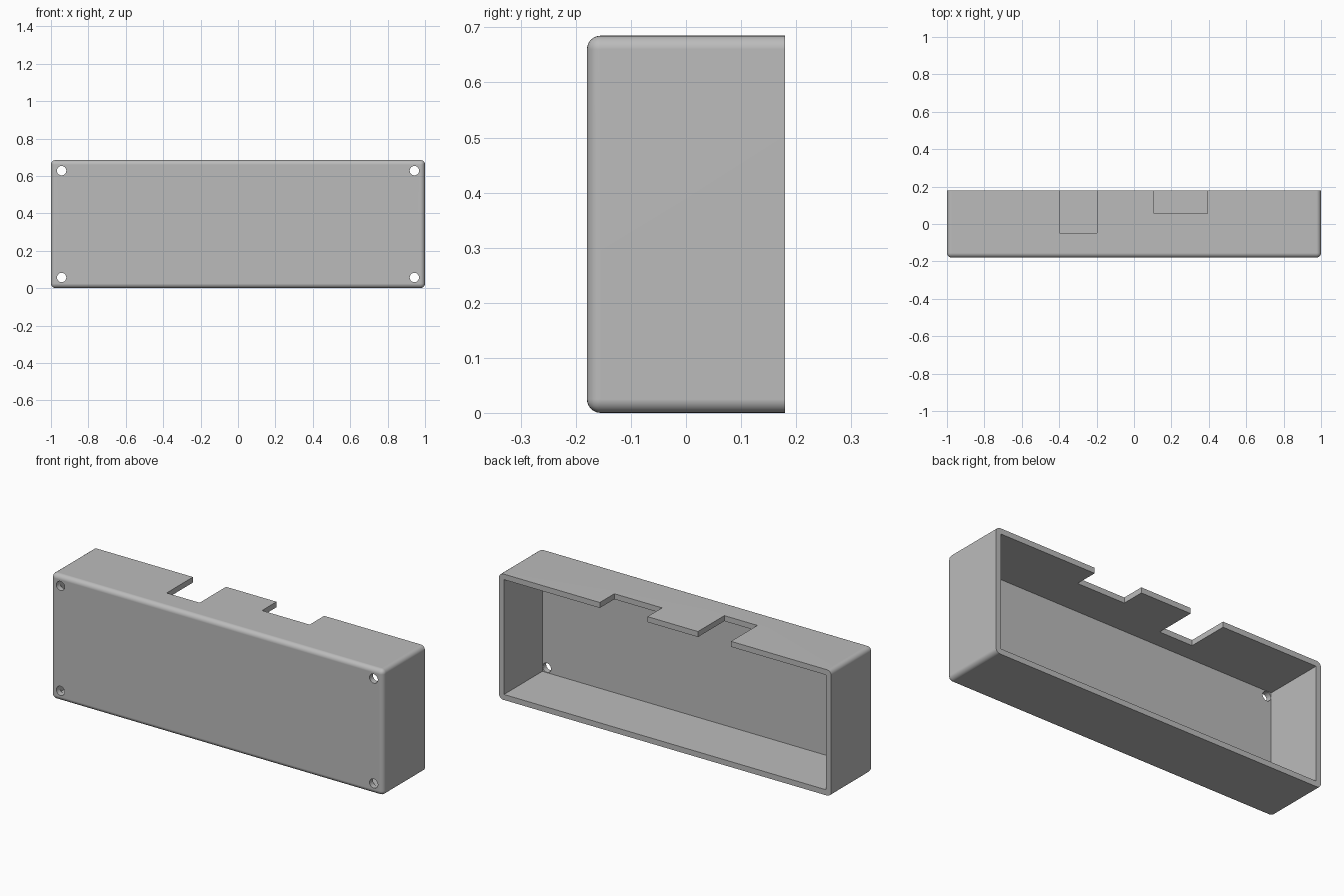
import bpy, bmesh, math
from mathutils import Matrix, Vector

old = bpy.data.objects.get("Cube")
if old:
    bpy.data.objects.remove(old, do_unlink=True)

DEPTH, HEIGHT = 0.36, 0.685
WALL, ROUND = 0.03, 0.025
BACK = DEPTH / 2

grey = bpy.data.materials.new("plain_grey")
grey.use_nodes = True
colour = (0.5, 0.5, 0.5, 1)
grey.diffuse_color = colour
grey.node_tree.nodes["Principled BSDF"].inputs["Base Color"].default_value = colour


def add_object(name, bm):
    mesh = bpy.data.meshes.new(name)
    bm.to_mesh(mesh)
    bm.free()
    obj = bpy.data.objects.new(name, mesh)
    bpy.context.collection.objects.link(obj)
    return obj


def box(low, high):
    low, high = Vector(low), Vector(high)
    bm = bmesh.new()
    bmesh.ops.create_cube(bm, size=1)
    for v in bm.verts:
        v.co = (low + high) / 2 + v.co * (high - low)
    return bm


# Outer body, rounded everywhere except around the open back
bm = box((-1, -BACK, 0), (1, BACK, HEIGHT))
edges = [e for e in bm.edges if any(v.co.y < 0 for v in e.verts)]
bmesh.ops.bevel(bm, geom=edges, offset=ROUND, offset_type='OFFSET',
                segments=6, profile=0.5, affect='EDGES')
case = add_object("open_back_case", bm)

# Hollow interior
cutters = [add_object("interior_cutter", box(
    (WALL - 1, WALL - BACK, WALL), (1 - WALL, BACK + 0.1, HEIGHT - WALL)))]

# Two notches in the top wall
for x1, x2, y in ((-0.397, -0.198, -0.047), (0.106, 0.393, 0.055)):
    cutters.append(add_object("notch_cutter", box(
        (x1, y, HEIGHT - 0.1), (x2, BACK + 0.2, HEIGHT + 0.1))))

# Screw holes in the corners of the front wall
INSET = 0.057
for x in (INSET - 1, 1 - INSET):
    for z in (INSET, HEIGHT - INSET):
        bm = bmesh.new()
        place = Matrix.Translation((x, -BACK, z)) @ Matrix.Rotation(math.pi / 2, 4, 'X')
        bmesh.ops.create_cone(bm, cap_ends=True, segments=32, radius1=0.025,
                              radius2=0.025, depth=0.2, matrix=place)
        cutters.append(add_object("screw_hole_cutter", bm))

# Cut the case, then drop the helpers
bpy.ops.object.select_all(action='DESELECT')
bpy.context.view_layer.objects.active = case
case.select_set(True)
for cutter in cutters:
    cutter.hide_render = True
    mod = case.modifiers.new("cut", 'BOOLEAN')
    mod.operation = 'DIFFERENCE'
    mod.solver = 'EXACT'
    mod.object = cutter
    bpy.ops.object.modifier_apply(modifier=mod.name)
    bpy.data.objects.remove(cutter, do_unlink=True)

case.data.materials.clear()
case.data.materials.append(grey)

# Smooth roundings and holes, flat walls
bpy.ops.object.shade_smooth_by_angle(angle=math.radians(30))
weighted = case.modifiers.new("flat_walls", 'WEIGHTED_NORMAL')
weighted.keep_sharp = True
